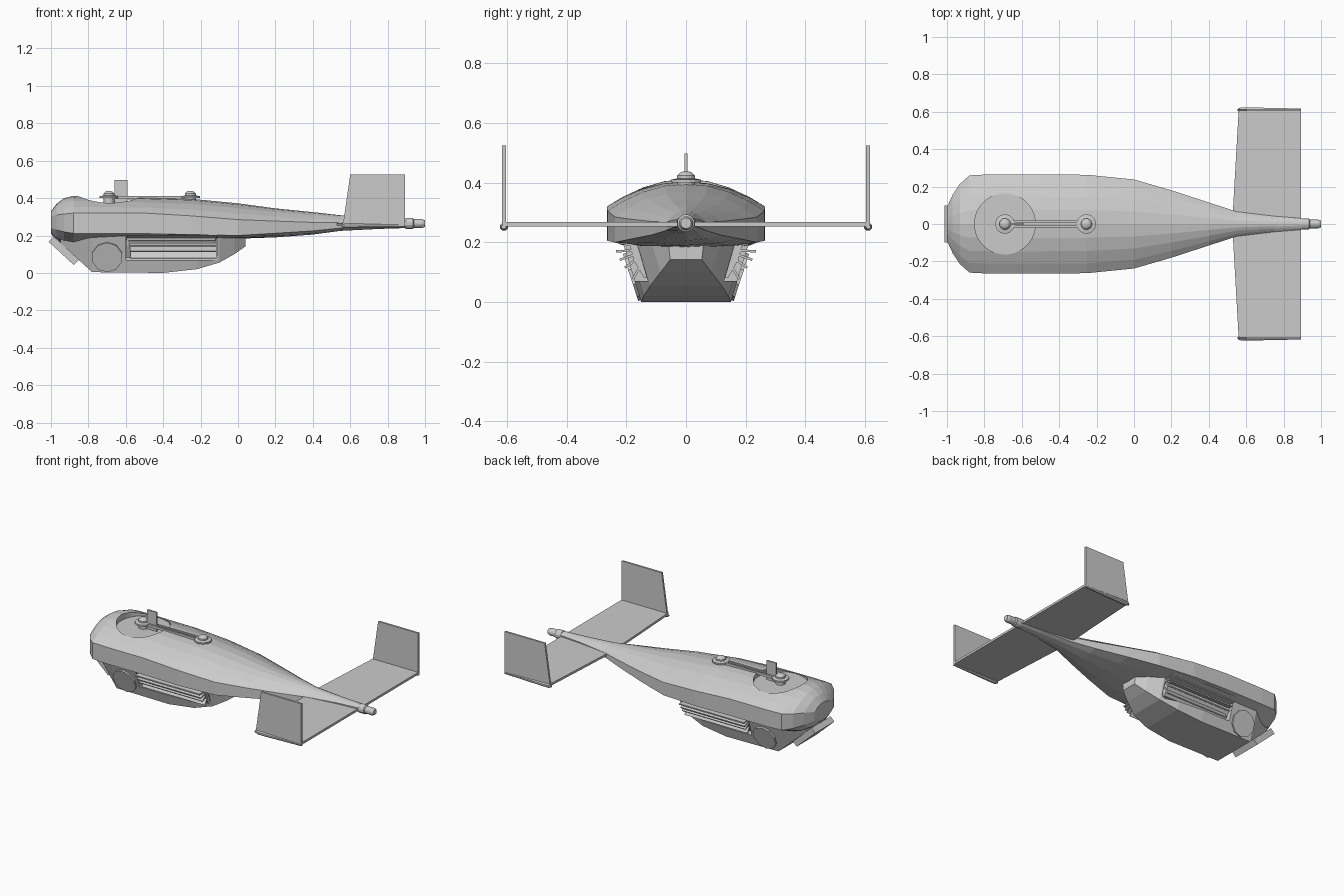
import bpy, bmesh, math
from mathutils import Vector, Matrix

if "Cube" in bpy.data.objects:
    bpy.data.objects.remove(bpy.data.objects["Cube"])

grey = bpy.data.materials.new("light_grey")
grey.diffuse_color = (0.6, 0.6, 0.6, 1)
grey.use_nodes = True
grey.node_tree.nodes["Principled BSDF"].inputs["Base Color"].default_value = grey.diffuse_color


def finish(name, bm):
    bmesh.ops.recalc_face_normals(bm, faces=bm.faces)
    me = bpy.data.meshes.new(name)
    bm.to_mesh(me)
    bm.free()
    me.materials.append(grey)
    ob = bpy.data.objects.new(name, me)
    bpy.context.collection.objects.link(ob)
    return ob


def loft(name, rings):
    """Skin equal-length closed rings and cap both ends."""
    bm = bmesh.new()
    rs = [[bm.verts.new(p) for p in r] for r in rings]
    n = len(rs[0])
    for a, b in zip(rs, rs[1:]):
        for i in range(n):
            j = (i + 1) % n
            bm.faces.new((a[i], a[j], b[j], b[i]))
    bm.faces.new(rs[0])
    bm.faces.new(rs[-1])
    return finish(name, bm)


def box(name, lo, hi):
    ring = lambda x: [(x, lo[1], lo[2]), (x, hi[1], lo[2]), (x, hi[1], hi[2]), (x, lo[1], hi[2])]
    return loft(name, [ring(lo[0]), ring(hi[0])])


def lathe(name, profile, loc, axis=(0, 0, 1), sides=16):
    """Turn (radius, height) pairs about an axis through loc."""
    q = Vector((0, 0, 1)).rotation_difference(Vector(axis))
    rings = []
    for r, h in profile:
        rings.append([Vector(loc) + q @ Vector((r * math.cos(2 * math.pi * (k + .5) / sides),
                                                r * math.sin(2 * math.pi * (k + .5) / sides), h))
                      for k in range(sides)])
    return loft(name, rings)


def cut(ob, cutters):
    for c in cutters:
        m = ob.modifiers.new("cut", 'BOOLEAN')
        m.operation, m.solver, m.object = 'DIFFERENCE', 'EXACT', c
    dg = bpy.context.evaluated_depsgraph_get()
    me = bpy.data.meshes.new_from_object(ob.evaluated_get(dg))
    ob.modifiers.clear()
    ob.data = me
    for c in cutters:
        bpy.data.objects.remove(c)


# Fuselage: x, half width, bottom, side band low, side band high, top
stations = [
    (-1.0, .09, .21, .24, .30, .33), (-.97, .155, .17, .23, .31, .37),
    (-.93, .215, .15, .22, .315, .40), (-.88, .26, .142, .212, .32, .412),
    (-.78, .265, .15, .21, .32, .41), (-.5, .265, .17, .21, .32, .403),
    (-.25, .263, .175, .205, .305, .396), (0, .238, .183, .2, .285, .372),
    (.2, .18, .19, .212, .277, .345), (.4, .115, .205, .225, .27, .325),
    (.55, .066, .225, .24, .268, .308), (.75, .042, .235, .25, .275, .295),
    (.9, .03, .24, .252, .277, .289)]
rings = []
for x, w, b, l, u, t in stations:
    half = [(w * .6, b + (l - b) * .35), (w, l), (w, u)]
    half += [(w * f, u + (t - u) * (1 - f * f)) for f in (.8, .55, .28)]
    rings.append([(x, 0, b)] + [(x, y, z) for y, z in half] + [(x, 0, t)]
                 + [(x, -y, z) for y, z in reversed(half)])
body = loft("fuselage", rings)
# Round recess on top
cut(body, [lathe("recess_cutter", [(.163, .372), (.163, .6)], (-.69, 0, 0), sides=32)])

# Tail boom tip
lathe("tail_tip", [(.03, 0), (.03, .04), (.024, .045), (.024, .09), (.018, .105)],
      (.895, 0, .264), (1, 0, 0), 12)

# Lower hull: x, bottom z, bottom half width, top half width
hull = loft("lower_hull", [
    [(x, -b, z), (x, b, z), (x, t, .21), (x, -t, .21)] for x, z, b, t in [
        (-.95, .16, .1, .13), (-.78, .004, .15, .215), (-.4, 0, .15, .215),
        (-.22, .02, .142, .2), (-.1, .055, .12, .165), (-.02, .1, .085, .12),
        (.04, .142, .053, .06)]])
cut(hull, [box("bay_cutter", (-.6, .125 if s > 0 else -.4, .07),
               (-.11, .4 if s > 0 else -.125, .3)) for s in (-1, 1)])

# Sloping chin plate
n = Vector((-.7, 0, -.7)) * .04
chin = [Vector((-.985, 0, .195)), Vector((-.85, 0, .07))]
loft("chin_plate", [[p + Vector((0, -.1, 0)), p + Vector((0, .1, 0)),
                     p + Vector((0, .1, 0)) + n, p + Vector((0, -.1, 0)) + n] for p in chin])

for s, side in ((1, "left"), (-1, "right")):
    # Round side cover on the hull
    lathe("side_cover_" + side, [(.083, -.02), (.083, .008)], (-.7, s * .178, .085),
          (0, s * .95, -.31), 10)
    # Fan of long louvre plates
    for k, (y, z) in enumerate([(.245, .205), (.235, .17), (.222, .142), (.205, .115), (.178, .078)]):
        a, e = Vector((0, s * .12, .175)), Vector((0, s * y, z))
        d = (e - a).normalized()
        o = Vector((0, -d.z, d.y)) * .004
        loft("louvre_%s_%d" % (side, k + 1),
             [[p + Vector((x, 0, 0)) for p in (a - o, e - o, e + o, a + o)]
              for x in (-.59 + .004 * k, -.115)])
    # Fan core behind the plates
    loft("louvre_core_" + side, [[(x, s * .11, .2), (x, s * .19, .2), (x, s * .175, .14),
                                  (x, s * .14, .08), (x, s * .11, .08)] for x in (-.595, -.12)])
    # Tail fin, leaning leading edge
    loft("tail_fin_" + side, [[(.56, s * y, .25), (.60, s * y, .525), (.892, s * y, .525),
                               (.892, s * y, .25)] for y in (.603, .616)])
    # Rod along the foot of the fin
    lathe("fin_foot_" + side, [(.006, 0), (.014, .02), (.014, .07), (.008, .34)],
          (.553, s * .61, .252), (1, 0, 0), 8)

# Tailplane
loft("tailplane", [[(lead, y, .253), (lead, y, .268), (.893, y, .268), (.893, y, .253)]
                   for y, lead in ((-.615, .56), (0, .525), (.615, .56))])

# Two knobs on the top and the rod joining them
for name, x, z0 in (("front_knob", -.69, .365), ("rear_knob", -.255, .385)):
    lathe(name, [(.03, z0), (.03, .4), (.052, .4), (.052, .41), (.03, .414), (.03, .424),
                 (.02, .434), (.008, .438)], (x, 0, 0))
for s in (-1, 1):
    box("link_rail", (-.67, s * .013 - .006, .395), (-.27, s * .013 + .006, .412))
box("link_floor", (-.67, -.01, .392), (-.27, .01, .403))

# Upright blade antenna
box("antenna_blade", (-.66, -.005, .365), (-.59, .005, .498))
